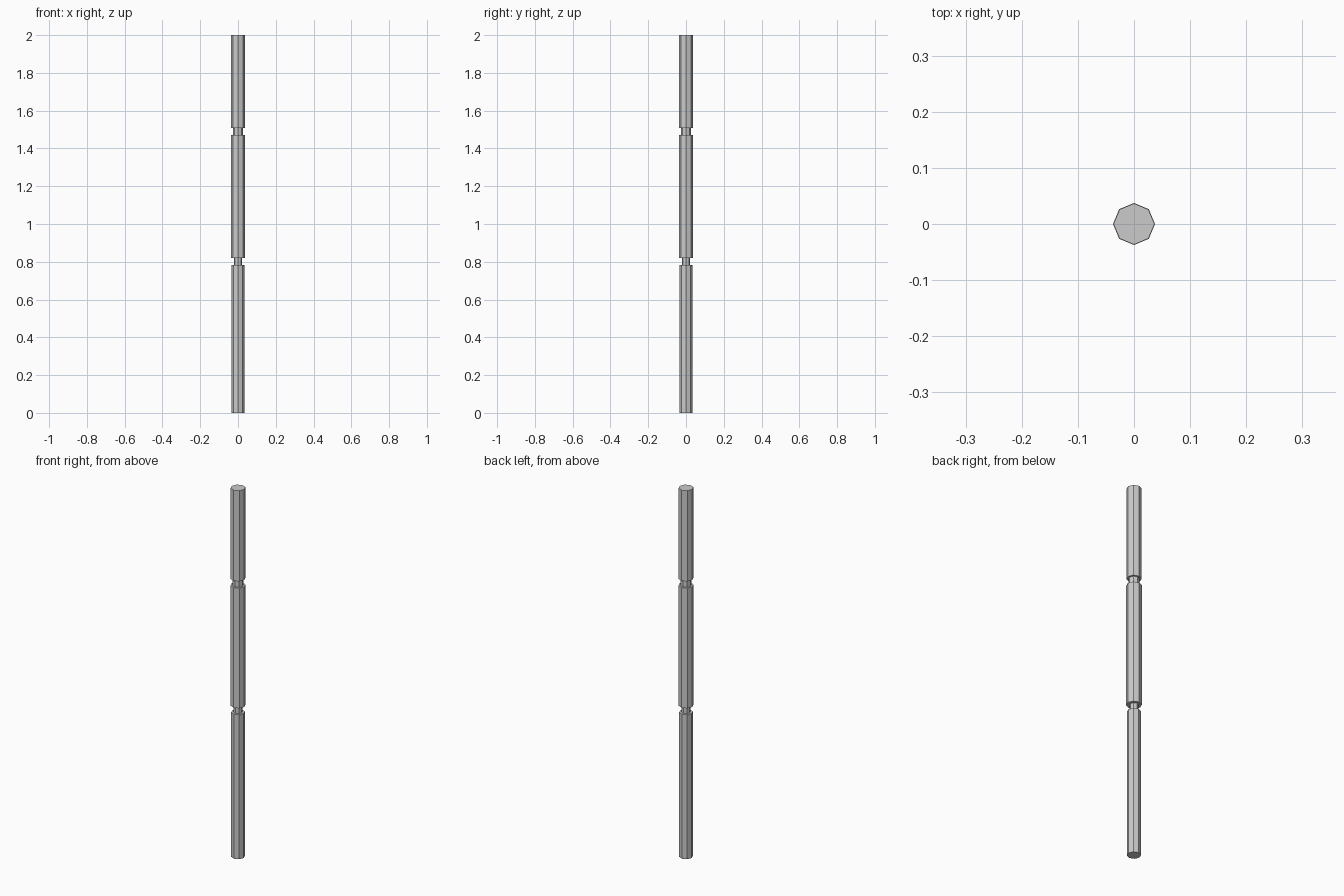
import bpy, bmesh, math

if "Cube" in bpy.data.objects:
    bpy.data.objects.remove(bpy.data.objects["Cube"])

SIDES = 8


def lathe(name, profile):
    """Closed faceted solid from (radius, height) rings, corners on the axes."""
    bm = bmesh.new()
    rings = []
    for r, z in profile:
        rings.append([bm.verts.new((r * math.cos(2 * math.pi * i / SIDES),
                                    r * math.sin(2 * math.pi * i / SIDES), z))
                      for i in range(SIDES)])
    for a, b in zip(rings, rings[1:]):
        for i in range(SIDES):
            j = (i + 1) % SIDES
            bm.faces.new((a[i], a[j], b[j], b[i]))
    bm.faces.new(rings[0][::-1])
    bm.faces.new(rings[-1])
    mesh = bpy.data.meshes.new(name)
    bm.to_mesh(mesh)
    bm.free()
    obj = bpy.data.objects.new(name, mesh)
    bpy.context.collection.objects.link(obj)
    return obj


# Staff: three octagonal sections separated by two narrow necks
sections = [
    (0.034, 0.0, 0.784),     # lower section
    (0.022, 0.784, 0.82),    # lower neck
    (0.0375, 0.82, 1.472),   # middle section
    (0.027, 1.472, 1.508),   # upper neck
    (0.0365, 1.508, 2.0),    # upper section
]
profile = [(r, z) for r, z0, z1 in sections for z in (z0, z1)]
lathe("staff", profile)
